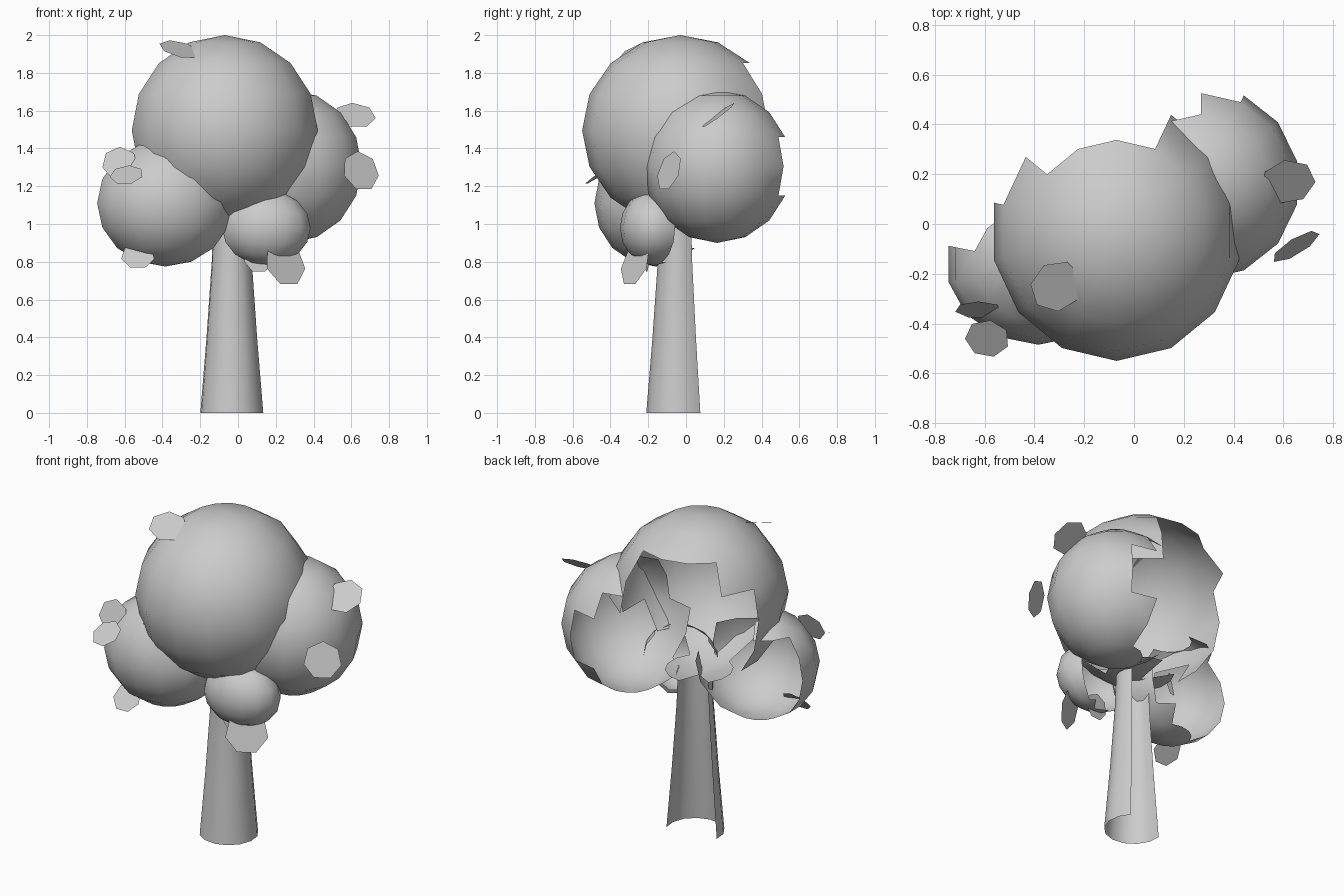
import bpy, bmesh, math
from mathutils import Vector, Matrix

if "Cube" in bpy.data.objects:
    bpy.data.objects.remove(bpy.data.objects["Cube"])


def finish(name, bm, smooth=True):
    mesh = bpy.data.meshes.new(name)
    bm.to_mesh(mesh)
    bm.free()
    for p in mesh.polygons:
        p.use_smooth = smooth
    obj = bpy.data.objects.new(name, mesh)
    bpy.context.collection.objects.link(obj)
    return obj


# Foliage shells: centre, radii, facing azimuth, facing elevation, cut limit
crowns = {
    "main_crown": ((-0.07, -0.03, 1.495), (0.505, 0.52, 0.505), 290, 14, -0.46),
    "right_crown": ((0.27, 0.165, 1.305), (0.395, 0.39, 0.405), 312, 2, -0.50),
    "left_crown": ((-0.385, -0.16, 1.11), (0.37, 0.325, 0.335), 288, 10, -0.46),
    "lower_crown": ((0.15, -0.17, 0.98), (0.24, 0.18, 0.2), 290, 0, -0.15),
}


def hidden(name, point):
    """True where a point lies inside another crown."""
    for other, (c, r, *_) in crowns.items():
        if other != name:
            d = point - Vector(c)
            if sum((d[i] / r[i]) ** 2 for i in range(3)) < 0.98:
                return True
    return False


def crown(name, centre, radii, azimuth, elevation, limit, seg=14, rings=8):
    """Open shell: a sphere without its back faces and the faces buried in other crowns."""
    a, e = math.radians(azimuth), math.radians(elevation)
    view = Vector((math.cos(a) * math.cos(e), math.sin(a) * math.cos(e), math.sin(e)))
    bm = bmesh.new()
    bmesh.ops.create_uvsphere(bm, u_segments=seg, v_segments=rings, radius=1)
    away = [f for f in bm.faces if f.calc_center_median().normalized().dot(view) < limit]
    bmesh.ops.delete(bm, geom=away, context='FACES')
    # Rounder front, so the shell keeps its full width between the vertices
    bmesh.ops.transform(bm, matrix=Matrix.Translation(centre) @ Matrix.Diagonal((*radii, 1)),
                        verts=bm.verts)
    buried = [f for f in bm.faces if all(hidden(name, v.co) for v in f.verts)]
    bmesh.ops.delete(bm, geom=buried, context='FACES')
    return finish(name, bm)


def leaf(name, centre, normal, radius):
    """Flat seven-sided leaf."""
    bm = bmesh.new()
    rot = Vector(normal).to_track_quat('Z', 'Y').to_matrix().to_4x4()
    bmesh.ops.create_circle(bm, cap_ends=True, segments=7, radius=radius,
                            matrix=Matrix.Translation(centre) @ rot)
    return finish(name, bm, False)


# Trunk: tapered wall, open at the back left
bm = bmesh.new()
profile = [(0, 0.168), (0.4, 0.135), (0.8, 0.107), (1.0, 0.1)]
steps = 9
rows = []
for z, r in profile:
    row = []
    for i in range(steps + 1):
        t = math.radians(172 + 233 * i / steps)
        row.append(bm.verts.new((-0.033 + r * math.cos(t), -0.043 + r * math.sin(t), z)))
    rows.append(row)
for low, high in zip(rows, rows[1:]):
    for i in range(steps):
        bm.faces.new((low[i], low[i + 1], high[i + 1], high[i]))
finish("trunk", bm)

for name, spec in crowns.items():
    crown(name, *spec)

# Loose leaves: centre, facing, radius
leaves = {
    "top_leaf": ((-0.31, -0.25, 1.925), (0.22, -0.36, 0.88), 0.11),
    "right_upper_leaf": ((0.62, 0.17, 1.575), (0.10, -0.58, 0.78), 0.11),
    "right_middle_leaf": ((0.65, -0.09, 1.28), (0.50, -0.82, 0.3), 0.11),
    "lower_front_leaf": ((0.25, -0.27, 0.79), (0.52, -0.78, 0.3), 0.125),
    "lower_back_leaf": ((0.11, -0.20, 0.82), (0.10, -0.95, 0.10), 0.08),
    "left_upper_leaf": ((-0.59, -0.46, 1.26), (-0.10, -0.55, 0.83), 0.09),
    "left_rear_leaf": ((-0.625, -0.345, 1.32), (0.0, -0.93, 0.35), 0.095),
    "left_lower_leaf": ((-0.53, -0.34, 0.83), (0.0, -0.75, 0.65), 0.09),
}
for name, spec in leaves.items():
    leaf(name, *spec)
